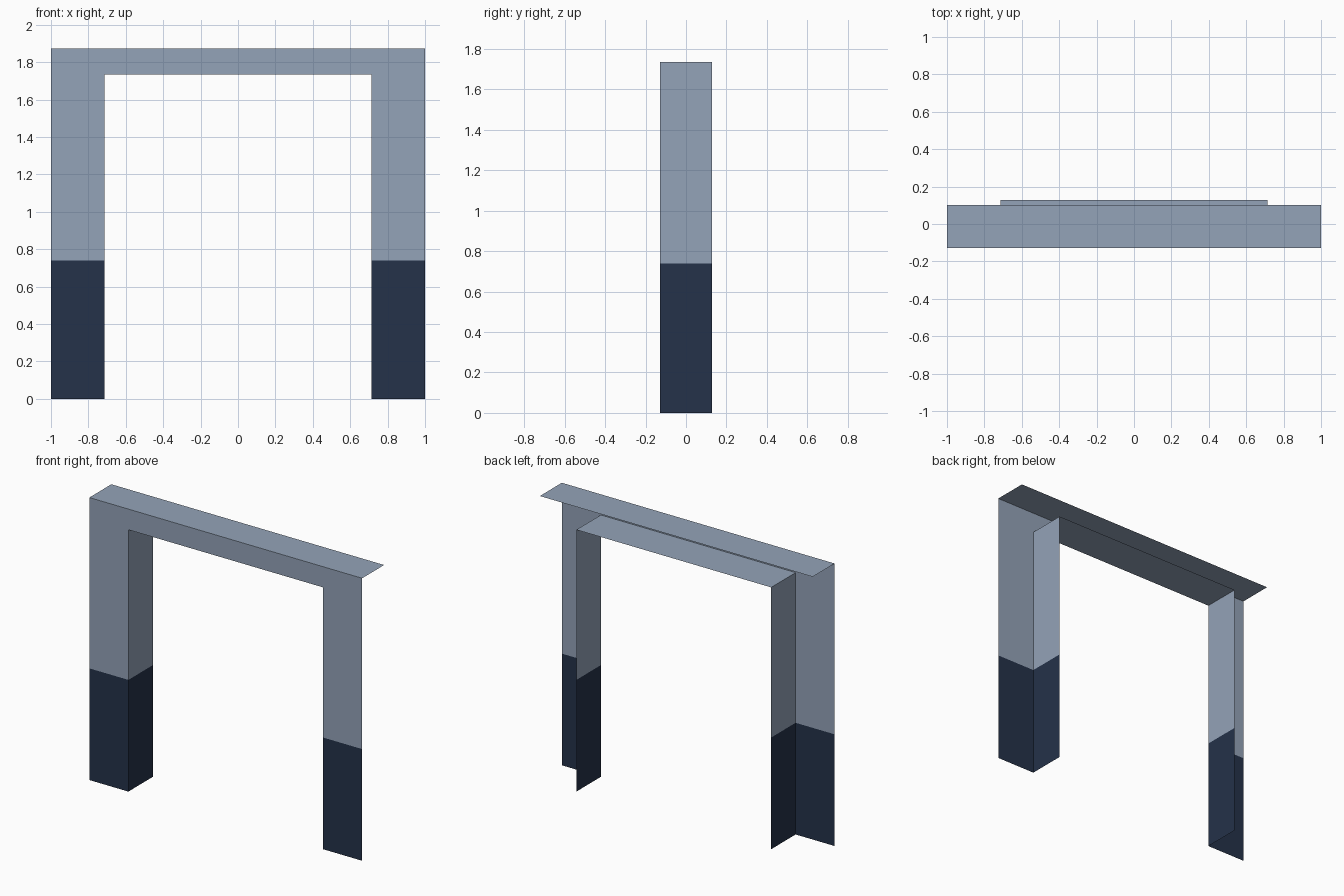
import bpy

if "Cube" in bpy.data.objects:
    bpy.data.objects.remove(bpy.data.objects["Cube"])

# Key dimensions
W, IN = 1.0, 0.714            # outer and inner half widths
TOP, HEAD, SPLIT = 1.872, 1.735, 0.74
FRONT, BACK, LEDGE = -0.128, 0.128, 0.102


def paint(name, rgb):
    m = bpy.data.materials.new(name)
    m.diffuse_color = (*rgb, 1)
    m.use_nodes = True
    m.node_tree.nodes["Principled BSDF"].inputs["Base Color"].default_value = m.diffuse_color
    return m


LIGHT = paint("light_paint", (0.296, 0.366, 0.479))
DARK = paint("dark_paint", (0.018, 0.032, 0.068))


def sheet(name, points, mat):
    """Single flat panel from its outline."""
    me = bpy.data.meshes.new(name)
    me.from_pydata(points, [], [tuple(range(len(points)))])
    me.materials.append(mat)
    ob = bpy.data.objects.new(name, me)
    bpy.context.collection.objects.link(ob)
    return ob


def front_panel(name, outline, mat):
    return sheet(name, [(x, FRONT, z) for x, z in outline], mat)


def level_panel(name, half, y1, z, mat, up=True):
    pts = [(-half, FRONT, z), (half, FRONT, z), (half, y1, z), (-half, y1, z)]
    return sheet(name, pts if up else pts[::-1], mat)


# Upper front casing: one arch-shaped face
front_panel("front_casing", [(-W, SPLIT), (-IN, SPLIT), (-IN, HEAD), (IN, HEAD),
                             (IN, SPLIT), (W, SPLIT), (W, TOP), (-W, TOP)], LIGHT)

# Top ledge and lining above the opening
level_panel("top_ledge", W, LEDGE, TOP, LIGHT)
level_panel("head_lining", IN, BACK, HEAD, LIGHT, up=False)

# Dark leg bases and side linings, both sides
for side, s in (("left", -1), ("right", 1)):
    a, b = sorted((s * IN, s * W))
    front_panel(f"{side}_leg_base", [(a, 0), (b, 0), (b, SPLIT), (a, SPLIT)], DARK)
    for part, z0, z1, mat in (("lower", 0, SPLIT, DARK), ("upper", SPLIT, HEAD, LIGHT)):
        pts = [(s * IN, FRONT, z0), (s * IN, BACK, z0),
               (s * IN, BACK, z1), (s * IN, FRONT, z1)]
        sheet(f"{side}_{part}_lining", pts if s < 0 else pts[::-1], mat)
